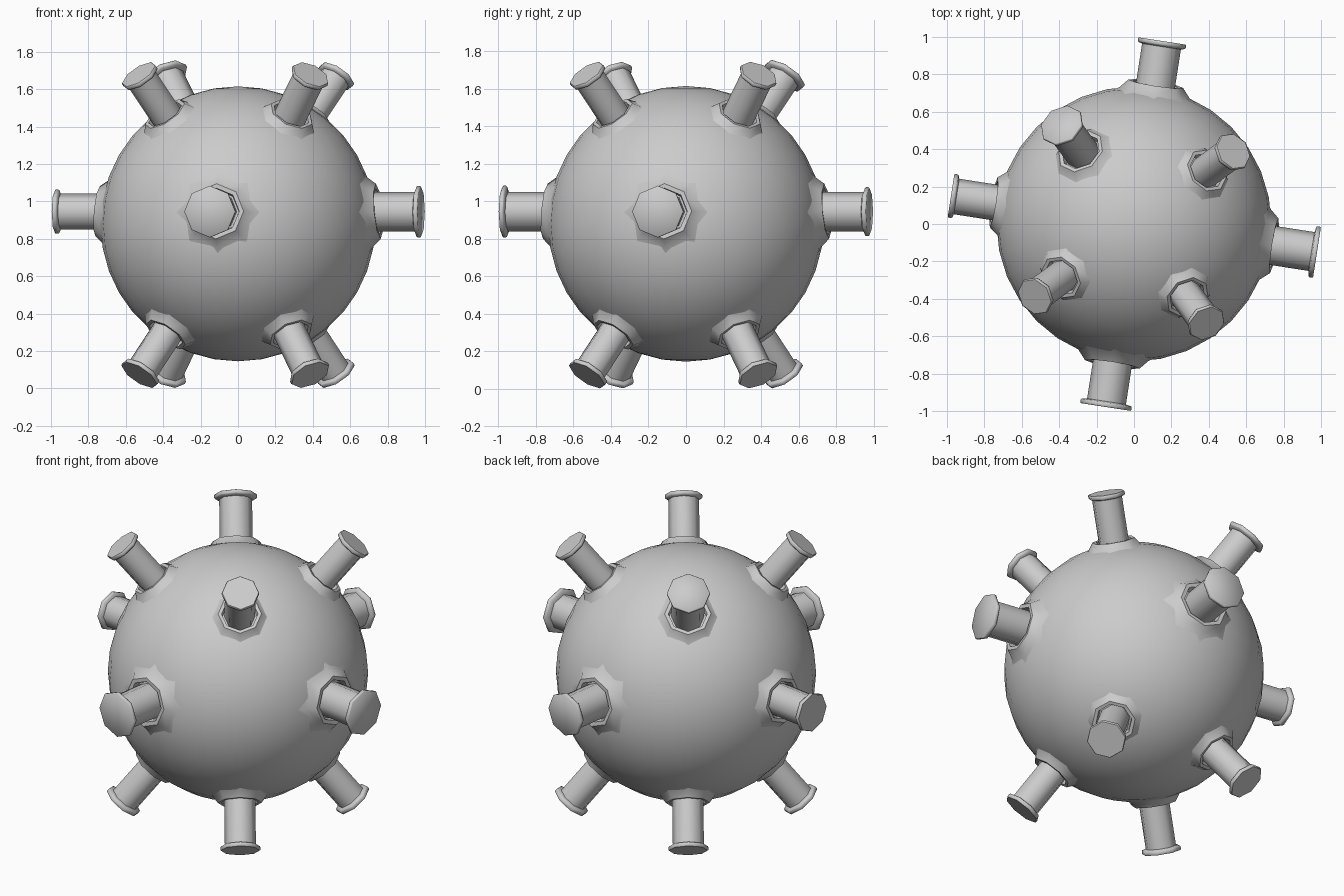
import bpy, bmesh
from math import radians, cos, sin, pi
from mathutils import Vector

if "Cube" in bpy.data.objects:
    bpy.data.objects.remove(bpy.data.objects["Cube"])

CENTER = Vector((0, 0, 0.88))
BODY_R = 0.735


def finish(obj, angle):
    bpy.ops.object.select_all(action='DESELECT')
    obj.select_set(True)
    bpy.context.view_layer.objects.active = obj
    bpy.ops.object.shade_smooth_by_angle(angle=radians(angle))


def lathe(name, profile, origin, direction, cap_end=False, sides=8):
    """Spin an (radius, height) profile about a direction."""
    bm = bmesh.new()
    rings = [[bm.verts.new((r * cos(2 * pi * i / sides), r * sin(2 * pi * i / sides), h))
              for i in range(sides)] for r, h in profile]
    for a, b in zip(rings, rings[1:]):
        for i in range(sides):
            j = (i + 1) % sides
            bm.faces.new((a[i], a[j], b[j], b[i]))
    if cap_end:
        bm.faces.new(rings[-1])
    mesh = bpy.data.meshes.new(name)
    bm.to_mesh(mesh)
    bm.free()
    obj = bpy.data.objects.new(name, mesh)
    bpy.context.collection.objects.link(obj)
    obj.location = origin
    obj.rotation_mode = 'QUATERNION'
    obj.rotation_quaternion = direction.to_track_quat('Z', 'Y')
    finish(obj, 50)
    return obj


def stud(name, azimuth, elevation, tip, shaft_r, cap_r, lift=0.0):
    """Capped peg plus the raised socket rim around its foot."""
    a, e = radians(azimuth), radians(elevation)
    d = Vector((cos(a) * cos(e), sin(a) * cos(e), sin(e)))
    up = Vector((0, 0, lift))
    lathe(name + "_peg", [(shaft_r, 0.64), (shaft_r, tip - 0.03), (cap_r * 0.97, tip - 0.024),
                          (cap_r, tip - 0.018), (cap_r, tip - 0.004), (cap_r * 0.97, tip)],
          CENTER + up, d, True)
    k = shaft_r / 0.105
    normal = (d * BODY_R + up).normalized()
    lathe(name + "_socket", [(0.25 * k, 0.68), (0.19 * k, 0.713), (0.148 * k, 0.762),
                             (0.124 * k, 0.76), (0.112 * k, 0.70)], CENTER, normal)


# round body
bpy.ops.mesh.primitive_uv_sphere_add(segments=32, ring_count=18, radius=BODY_R, location=CENTER)
body = bpy.context.object
body.name = "round_body"
finish(body, 40)

# level ring of studs: right, back, left, front
for i, (name, cap) in enumerate([("right", 0.138), ("back", 0.13), ("left", 0.118), ("front", 0.138)]):
    stud(name, -8.8 + 90 * i, 0, 0.99, 0.096 if cap < 0.12 else 0.105, cap, lift=0.065)

# upper and lower rings of slanted studs
for i in range(4):
    az = 36.2 + 90 * i
    big = i == 1
    stud(f"upper_{i + 1}", az, 50.5, 1.035, 0.093 if big else 0.087, 0.122 if big else 0.106)
    stud(f"lower_{i + 1}", az, -51, 1.04, 0.088, 0.113)
